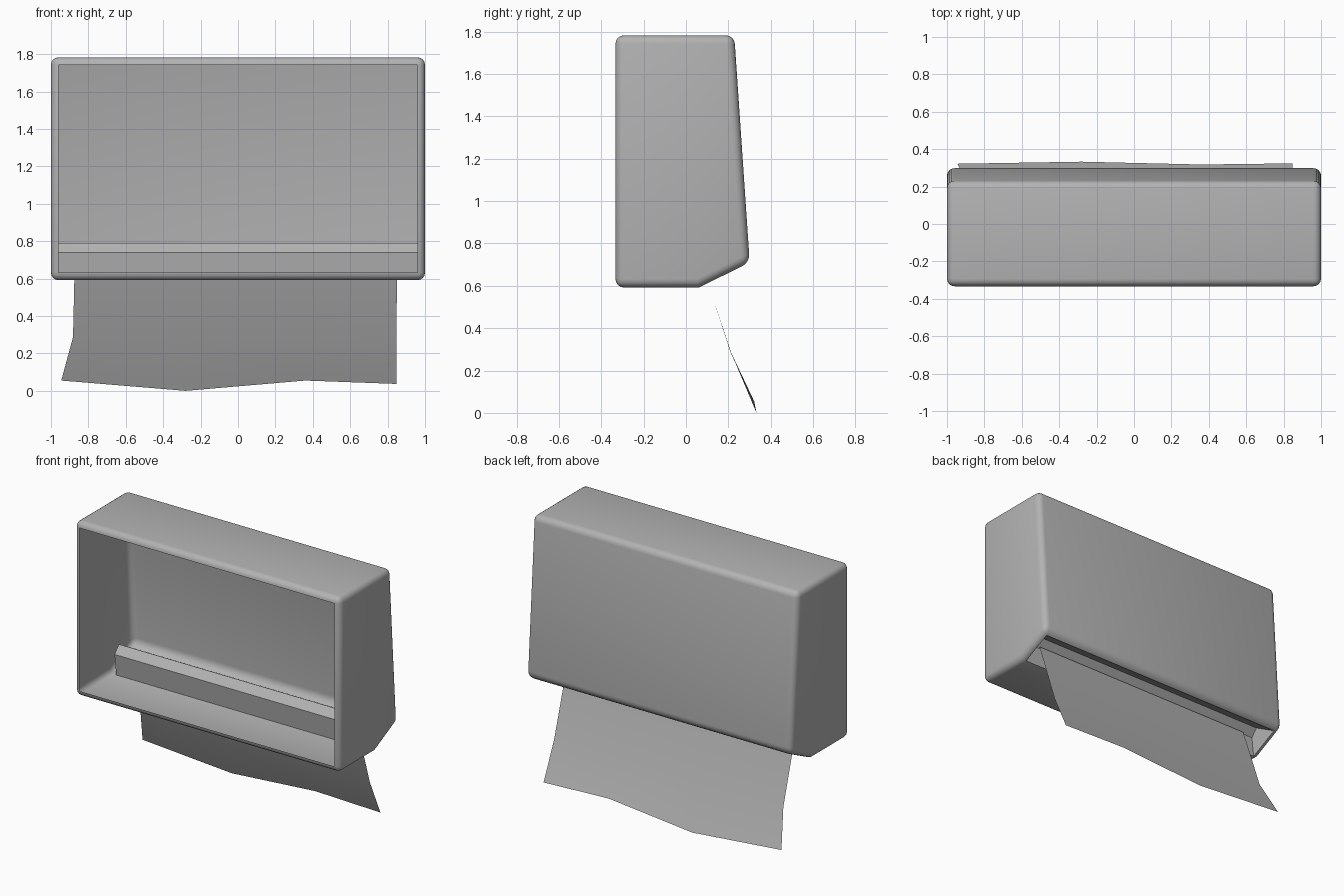
import bpy, bmesh
from mathutils import Vector

if "Cube" in bpy.data.objects:
    bpy.data.objects.remove(bpy.data.objects["Cube"])

# Mid grey plastic and paper
grey = bpy.data.materials.new("mid_grey")
grey.diffuse_color = (.45, .45, .45, 1)
grey.use_nodes = True
grey.node_tree.nodes["Principled BSDF"].inputs["Base Color"].default_value = grey.diffuse_color


def make_object(name, bm):
    mesh = bpy.data.meshes.new(name)
    bm.to_mesh(mesh)
    bm.free()
    mesh.materials.append(grey)
    ob = bpy.data.objects.new(name, mesh)
    bpy.context.collection.objects.link(ob)
    bpy.ops.object.select_all(action='DESELECT')
    ob.select_set(True)
    bpy.context.view_layer.objects.active = ob
    bpy.ops.object.shade_smooth_by_angle(angle=0.6)
    return ob


# Dispenser housing: side profile (y, z) extruded across x
profile = [(-.333, .592), (.06, .592), (.301, .710), (.228, 1.783), (-.333, 1.783)]
bm = bmesh.new()
left = bm.faces.new([bm.verts.new((-1, y, z)) for y, z in profile])
ext = bmesh.ops.extrude_face_region(bm, geom=[left], use_keep_orig=True)
for v in ext['geom']:
    if isinstance(v, bmesh.types.BMVert):
        v.co.x = 1
bmesh.ops.recalc_face_normals(bm, faces=bm.faces)


# Round every edge except the crease where the sloped underside begins
def is_crease(e):
    return all(abs(v.co.y - .06) < 1e-4 for v in e.verts)


edges = [e for e in bm.edges if not is_crease(e)]
bmesh.ops.bevel(bm, geom=edges, offset=.04, offset_type='OFFSET', segments=4,
                profile=.5, affect='EDGES', clamp_overlap=True)
bm.normal_update()


def flat_face(direction):
    d = Vector(direction).normalized()
    return max((f for f in bm.faces if f.normal.dot(d) > .98), key=lambda f: f.calc_area())


# Open wall side, and paper slot cut in the sloped underside
slope = flat_face((0, .118, -.241))
co = [v.co.copy() for v in slope.verts]
half = max(c.x for c in co)
lo = min(co, key=lambda c: c.z)
hi = max(co, key=lambda c: c.z)
bmesh.ops.delete(bm, geom=[flat_face((0, -1, 0)), slope], context='FACES')

# Slot channel reaching up inside the housing
section = [(lo.y, lo.z), (.042, .739), (.088, .791), (hi.y, hi.z)]
ends = [[bm.verts.new((s * half, y, z)) for y, z in section] for s in (-1, 1)]
for i in range(3):
    bm.faces.new((ends[0][i], ends[0][i + 1], ends[1][i + 1], ends[1][i]))
for end in ends:
    bm.faces.new(end)
bmesh.ops.remove_doubles(bm, verts=bm.verts, dist=.002)
bmesh.ops.recalc_face_normals(bm, faces=bm.faces)
make_object("dispenser_housing", bm)

# Paper towel sheet: rows of (x, y, z) from the slot to the torn edge
rows = [
    [(x, .062, .738) for x in (-.87, -.28, .30, .85)],
    [(x, .11, .595) for x in (-.875, -.28, .30, .85)],
    [(-.882, .212, .287), (-.28, .212, .287), (.31, .21, .287), (.847, .21, .287)],
    [(-.945, .322, .055), (-.28, .333, 0), (.36, .318, .055), (.847, .324, .037)],
]
bm = bmesh.new()
grid = [[bm.verts.new(p) for p in row] for row in rows]
for r0, r1 in zip(grid, grid[1:]):
    for i in range(3):
        bm.faces.new((r0[i], r1[i], r1[i + 1], r0[i + 1]))
make_object("paper_sheet", bm)
